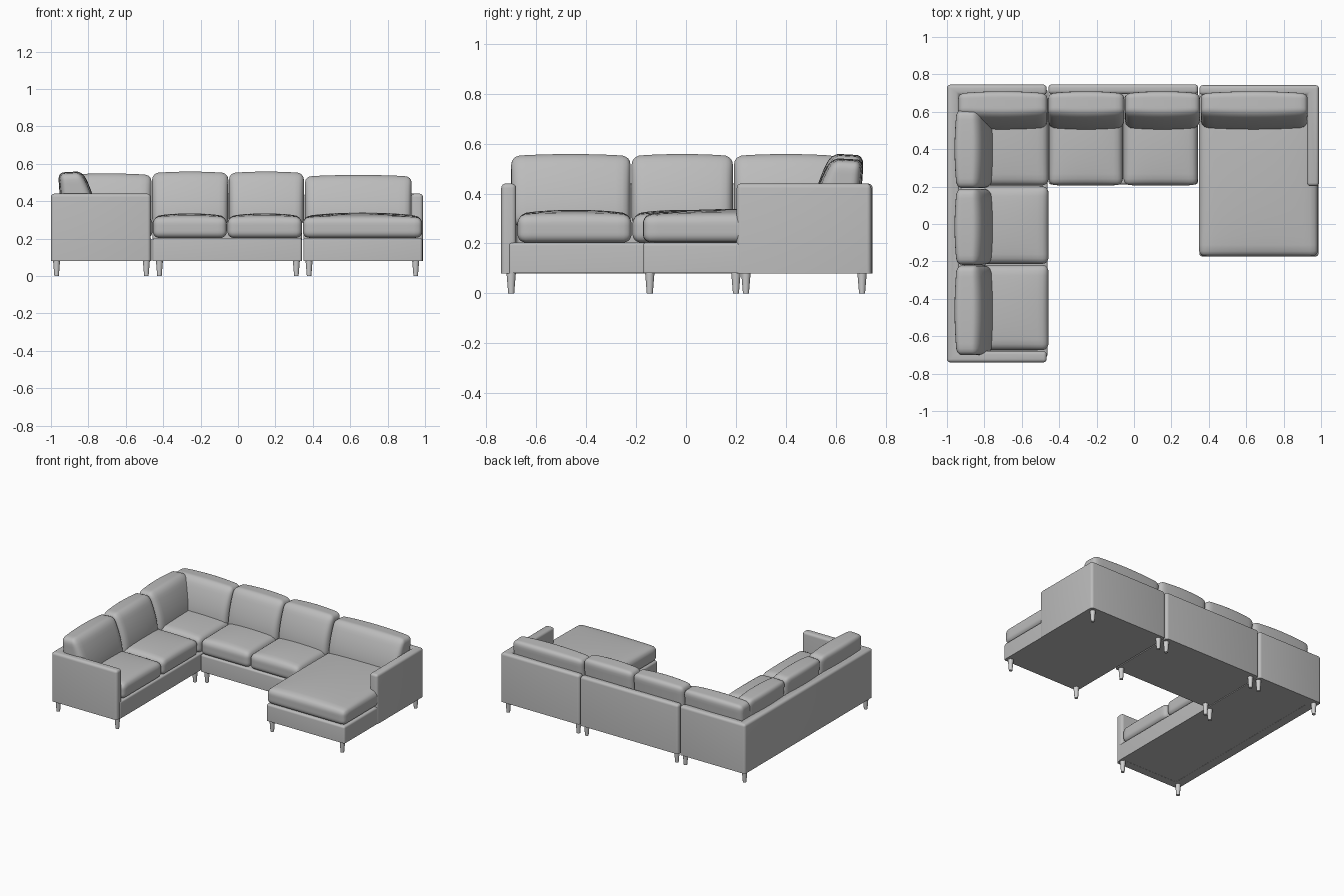
import bpy, bmesh
from mathutils import Vector

if "Cube" in bpy.data.objects:
    bpy.data.objects.remove(bpy.data.objects["Cube"], do_unlink=True)


def material(name, grey):
    m = bpy.data.materials.new(name)
    m.use_nodes = True
    colour = (grey, grey, grey, 1)
    m.diffuse_color = colour
    m.node_tree.nodes["Principled BSDF"].inputs["Base Color"].default_value = colour
    return m


FABRIC = material("grey fabric", 0.5)
LEG = material("pale leg", 0.62)


def finish(name, bm, mat, angle=0.7):
    bmesh.ops.recalc_face_normals(bm, faces=bm.faces)
    mesh = bpy.data.meshes.new(name)
    bm.to_mesh(mesh)
    bm.free()
    mesh.materials.append(mat)
    ob = bpy.data.objects.new(name, mesh)
    bpy.context.collection.objects.link(ob)
    bpy.ops.object.select_all(action="DESELECT")
    ob.select_set(True)
    bpy.context.view_layer.objects.active = ob
    bpy.ops.object.shade_smooth_by_angle(angle=angle)
    return ob


def frame(name, outline, z0, z1, radius=0.018):
    """Upright prism over a plan outline, with rounded edges."""
    bm = bmesh.new()
    face = bm.faces.new([bm.verts.new((x, y, z0)) for x, y in outline])
    top = bmesh.ops.extrude_face_region(bm, geom=[face])["geom"]
    bmesh.ops.translate(bm, vec=(0, 0, z1 - z0),
                        verts=[v for v in top if isinstance(v, bmesh.types.BMVert)])
    bmesh.ops.recalc_face_normals(bm, faces=bm.faces)
    soft = [e for e in bm.edges if max(v.co.z for v in e.verts) > z0 + 0.001]
    bmesh.ops.bevel(bm, geom=soft, offset=radius, segments=4, profile=0.5,
                    affect="EDGES", clamp_overlap=True)
    return finish(name, bm, FABRIC)


def rect(x0, x1, y0, y1):
    return [(x0, y0), (x1, y0), (x1, y1), (x0, y1)]


def pillow(name, size, radius, warp):
    """Rounded box whose points are placed by warp(point, unit)."""
    bm = bmesh.new()
    bmesh.ops.create_cube(bm, size=2)
    bmesh.ops.subdivide_edges(bm, edges=bm.edges[:], cuts=15, use_grid_fill=True)
    half = Vector(size) / 2
    for v in bm.verts:
        # Crowd the grid towards the edges, then round them
        unit = [(1 - (1 - abs(c)) ** 2) * (1 if c > 0 else -1) for c in v.co]
        p = Vector([u * h for u, h in zip(unit, half)])
        core = Vector([max(r - h, min(h - r, c))
                       for c, h, r in zip(p, half, [radius] * 3)])
        p = core + (p - core).normalized() * radius
        v.co = warp(p, [c / h for c, h in zip(p, half)])
    return finish(name, bm, FABRIC, 1.0)


def seat_cushion(name, x0, x1, y0, y1, crown=0.022):
    z0, z1 = 0.203, 0.313
    middle = Vector((x0 + x1, y0 + y1, z0 + z1)) / 2

    def warp(p, u):
        dome = (1 - u[0] ** 2) * (1 - u[1] ** 2)
        lift = crown * dome ** 0.6 if u[2] > 0 else 0
        return middle + p + Vector((0, 0, lift * max(u[2], 0)))
    pillow(name, (x1 - x0, y1 - y0, z1 - z0), 0.035, warp)


def back_cushion(name, a0, a1, along_x, drop=0.0):
    """Leaning cushion; depth is measured inwards from the sofa's outer face."""
    low_out, low_in = Vector((0.07, 0.27)), Vector((0.235, 0.27))
    top_out, top_in = Vector((0.05, 0.545 - drop)), Vector((0.155, 0.552 - drop))

    def warp(p, u):
        s, t = (u[1] + 1) / 2, (u[2] + 1) / 2
        depth, z = low_out.lerp(low_in, s).lerp(top_out.lerp(top_in, s), t)
        full = 1 - u[0] ** 2
        depth += (0.022 * (1 - u[2] ** 2) + 0.012 * full) * max(u[1], 0)
        depth += 0.012 * full * min(u[1], 0)
        z += 0.008 * full * max(u[2], 0)
        a = (a0 + a1) / 2 + p.x
        return (a, 0.75 - depth, z) if along_x else (depth - 1, a, z)
    pillow(name, (a1 - a0, 0.15, 0.28), 0.035, warp)


# Long side unit: wrap-around back and front arm, then seat base
frame("side_unit_back", [(-1, -0.74), (-0.467, -0.74), (-0.467, -0.68), (-0.935, -0.68),
                         (-0.935, 0.69), (-0.467, 0.69), (-0.467, 0.745), (-1, 0.745)],
      0.08, 0.44)
frame("side_unit_base", rect(-0.97, -0.462, -0.71, 0.72), 0.081, 0.204, 0.012)

# Middle unit
frame("middle_unit_back", rect(-0.457, 0.342, 0.695, 0.747), 0.08, 0.44)
frame("middle_unit_base", rect(-0.456, 0.341, 0.212, 0.73), 0.081, 0.204, 0.012)

# Chaise unit with its arm
frame("chaise_back_and_arm", [(0.35, 0.69), (0.925, 0.69), (0.925, 0.203), (0.989, 0.203),
                              (0.989, 0.742), (0.35, 0.742)], 0.08, 0.44)
frame("chaise_base", rect(0.349, 0.986, -0.173, 0.72), 0.081, 0.204, 0.014)

# Seat cushions
for i, (y0, y1) in enumerate([(-0.675, -0.218), (-0.214, 0.202), (0.206, 0.69)]):
    seat_cushion(f"side_seat_cushion_{i + 1}", -0.935, -0.457, y0, y1)
for i, (x0, x1) in enumerate([(-0.455, -0.06), (-0.056, 0.342)]):
    seat_cushion(f"middle_seat_cushion_{i + 1}", x0, x1, 0.207, 0.695)
seat_cushion("chaise_seat_cushion", 0.347, 0.985, -0.173, 0.695, 0.026)

# Back cushions
for i, (y0, y1) in enumerate([(-0.7, -0.222), (-0.218, 0.188), (0.192, 0.61)]):
    back_cushion(f"side_back_cushion_{i + 1}", y0, y1, False)
back_cushion("corner_back_cushion", -0.94, -0.463, True, 0.01)
for i, (x0, x1) in enumerate([(-0.459, -0.052), (-0.048, 0.352)]):
    back_cushion(f"middle_back_cushion_{i + 1}", x0, x1, True)
back_cushion("chaise_back_cushion", 0.358, 0.928, True, 0.018)

# Tapered round legs
feet = [(x, y) for x in (-0.97, -0.49) for y in (-0.7, 0.705)] + [(-0.49, 0.2)]
feet += [(x, y) for x in (-0.42, 0.312) for y in (0.24, 0.705)]
feet += [(x, y) for x in (0.38, 0.95) for y in (-0.145, 0.705)]
for i, (x, y) in enumerate(feet):
    bm = bmesh.new()
    bmesh.ops.create_cone(bm, cap_ends=True, segments=20, radius1=0.012,
                          radius2=0.019, depth=0.085)
    bmesh.ops.translate(bm, verts=bm.verts, vec=(x, y, 0.0425))
    finish(f"leg_{i + 1}", bm, LEG)
